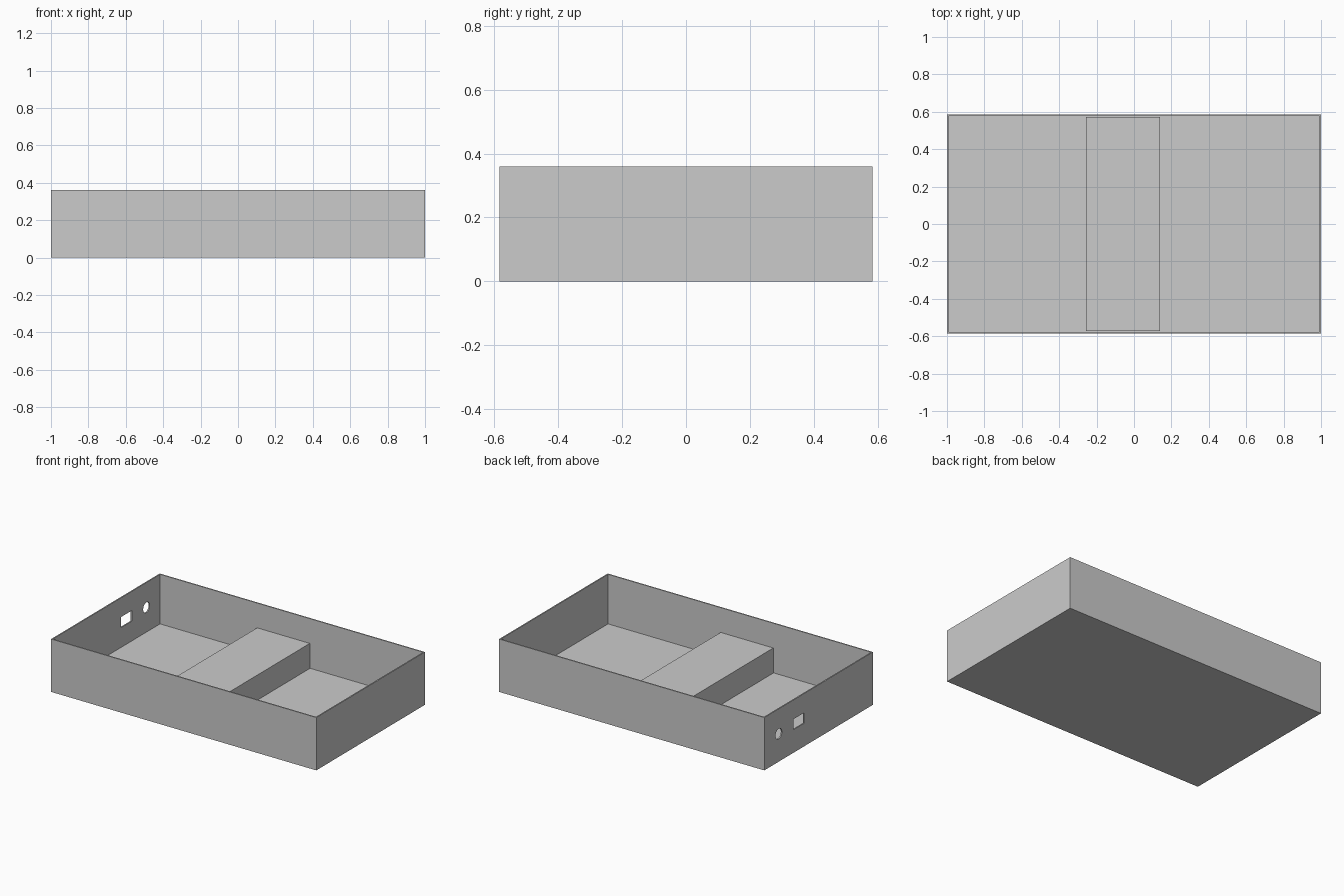
import bpy, bmesh, math
from mathutils import Matrix, Vector

if "Cube" in bpy.data.objects:
    bpy.data.objects.remove(bpy.data.objects["Cube"], do_unlink=True)

WIDTH, DEPTH, HEIGHT = 2.0, 1.17, 0.36
WALL, FLOOR = 0.012, 0.022

grey = bpy.data.materials.new("plain grey")
grey.use_nodes = True
color = (0.6, 0.6, 0.6, 1)
grey.diffuse_color = color
grey.node_tree.nodes["Principled BSDF"].inputs["Base Color"].default_value = color


def add_object(name, bm):
    mesh = bpy.data.meshes.new(name)
    bmesh.ops.recalc_face_normals(bm, faces=bm.faces)
    bm.to_mesh(mesh)
    bm.free()
    mesh.materials.append(grey)
    obj = bpy.data.objects.new(name, mesh)
    bpy.context.collection.objects.link(obj)
    return obj


def box(center, size):
    bm = bmesh.new()
    bmesh.ops.create_cube(bm, size=1, matrix=Matrix.Translation(center) @ Matrix.Diagonal((*size, 1)))
    return bm


def cut(target, name, bm):
    cutter = add_object(name, bm)
    cutter.hide_render = True
    cutter.hide_set(True)
    cutter.display_type = 'WIRE'
    mod = target.modifiers.new(name, 'BOOLEAN')
    mod.operation = 'DIFFERENCE'
    mod.solver = 'EXACT'
    mod.object = cutter
    # Apply the cut, then discard the cutter
    bpy.context.view_layer.objects.active = target
    bpy.ops.object.modifier_apply(modifier=name)
    bpy.data.objects.remove(cutter, do_unlink=True)


# Open tray: a box whose top is inset and pushed down to the floor
bm = box((0, 0, HEIGHT / 2), (WIDTH, DEPTH, HEIGHT))
top = max(bm.faces, key=lambda f: f.calc_center_median().z)
bmesh.ops.inset_region(bm, faces=[top], thickness=WALL)
well = bmesh.ops.extrude_face_region(bm, geom=[top])
verts = [v for v in well["geom"] if isinstance(v, bmesh.types.BMVert)]
bmesh.ops.translate(bm, verts=verts, vec=Vector((0, 0, FLOOR - HEIGHT)))
if top.is_valid:
    bmesh.ops.delete(bm, geom=[top], context='FACES_ONLY')
tray = add_object("tray", bm)

# Rectangular port and round port through the end wall
cut(tray, "rectangular_port", box((-1, 0.215, 0.193), (0.1, 0.115, 0.072)))
bm = bmesh.new()
bmesh.ops.create_cone(bm, cap_ends=True, segments=32, radius1=0.035, radius2=0.035, depth=0.1,
                      matrix=Matrix.Translation((-1, 0.43, 0.19)) @ Matrix.Rotation(math.pi / 2, 4, 'Y'))
cut(tray, "round_port", bm)

# Raised platform across the middle
LEFT, RIGHT, TOP = -0.257, 0.14, 0.193
add_object("raised_platform", box(((LEFT + RIGHT) / 2, 0, (FLOOR + TOP) / 2),
                                  (RIGHT - LEFT, DEPTH - 2 * WALL, TOP - FLOOR)))
